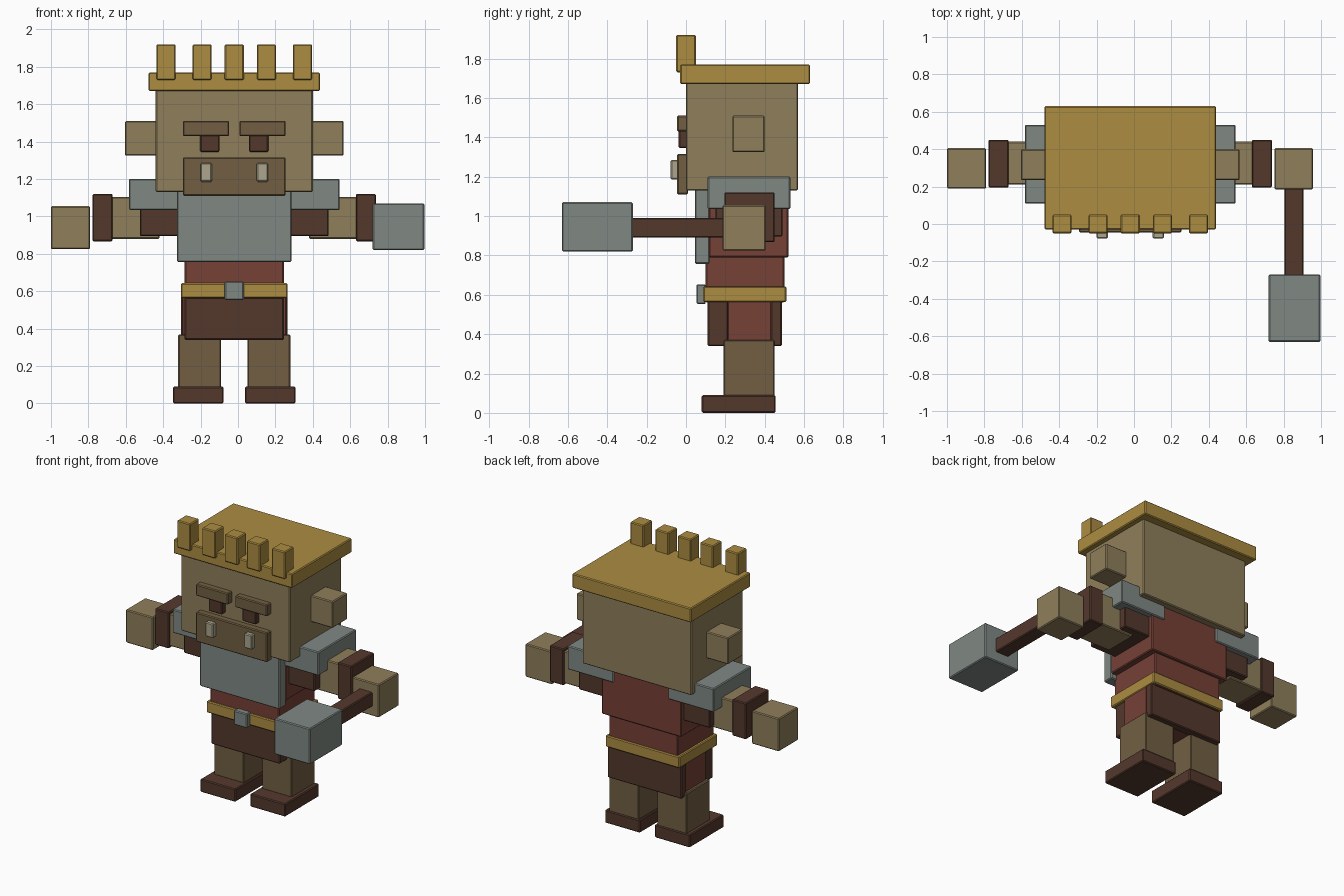
import bpy

cube = bpy.data.objects.get("Cube")
if cube:
    bpy.data.objects.remove(cube, do_unlink=True)

MID = -0.02      # the body's own centre line
BEVEL = 0.006


def material(name, rgb):
    """Flat material from sRGB 0-255 values."""
    lin = [((c / 255 + 0.055) / 1.055) ** 2.4 for c in rgb]
    mat = bpy.data.materials.new(name)
    mat.use_nodes = True
    mat.diffuse_color = (*lin, 1)
    bsdf = mat.node_tree.nodes["Principled BSDF"]
    bsdf.inputs["Base Color"].default_value = (*lin, 1)
    bsdf.inputs["Roughness"].default_value = 0.9
    return mat


skin = material("skin", (143, 126, 91))
dark_skin = material("dark skin", (114, 95, 67))
leather = material("dark leather", (84, 56, 44))
cloth = material("red cloth", (118, 65, 54))
metal = material("grey metal", (128, 137, 132))
gold = material("gold", (172, 140, 65))
ivory = material("ivory", (172, 165, 141))


def box(name, mat, x, y, z):
    """Lightly bevelled box given by its (min, max) range on each axis."""
    spans = (x, y, z)
    bpy.ops.mesh.primitive_cube_add(size=1, location=[sum(s) / 2 for s in spans])
    obj = bpy.context.object
    obj.name = name
    obj.scale = [s[1] - s[0] for s in spans]
    bpy.ops.object.transform_apply(location=False, rotation=False, scale=True)
    obj.data.materials.append(mat)
    bevel = obj.modifiers.new("soft edges", "BEVEL")
    bevel.width = BEVEL
    bevel.segments = 1
    return obj


def centred(name, mat, half, y, z):
    return box(name, mat, (MID - half, MID + half), y, z)


def pair(name, mat, near, far, y, z):
    """Two mirrored boxes, near and far measured from the centre line."""
    box("left_" + name, mat, (MID + near, MID + far), y, z)
    box("right_" + name, mat, (MID - far, MID - near), y, z)


# Head and face
centred("head", skin, 0.42, (0, 0.57), (1.13, 1.68))
pair("ear", skin, 0.40, 0.585, (0.235, 0.40), (1.325, 1.51))
pair("brow", dark_skin, 0.027, 0.275, (-0.045, 0.01), (1.43, 1.51))
pair("eye", leather, 0.078, 0.182, (-0.037, 0.01), (1.345, 1.44))
centred("muzzle", dark_skin, 0.275, (-0.045, 0.01), (1.11, 1.315))
pair("tusk", ivory, 0.12, 0.18, (-0.078, -0.03), (1.185, 1.285))

# Crown
centred("crown_band", gold, 0.458, (-0.03, 0.63), (1.67, 1.77))
for i, offset in enumerate((-0.365, -0.172, 0, 0.172, 0.365)):
    x = MID + offset
    box(f"crown_point_{i + 1}", gold, (x - 0.051, x + 0.051), (-0.05, 0.05), (1.73, 1.92))

# Torso and armour
centred("chest", cloth, 0.307, (0.115, 0.52), (0.79, 1.15))
centred("waist", cloth, 0.265, (0.10, 0.50), (0.56, 0.80))
centred("breastplate", metal, 0.307, (0.045, 0.12), (0.757, 1.14))
pair("shoulder_pad", metal, 0.21, 0.564, (0.11, 0.53), (1.035, 1.20))

# Belt and skirt
centred("belt", gold, 0.285, (0.087, 0.51), (0.563, 0.643))
centred("buckle", metal, 0.051, (0.053, 0.10), (0.553, 0.653))
centred("front_skirt", leather, 0.265, (0.11, 0.215), (0.34, 0.57))
centred("back_skirt", leather, 0.285, (0.43, 0.487), (0.34, 0.57))
centred("side_skirt", cloth, 0.28, (0.21, 0.435), (0.345, 0.57))

# Arms
pair("sleeve", leather, 0.28, 0.505, (0.15, 0.49), (0.895, 1.10))
pair("forearm", skin, 0.40, 0.66, (0.21, 0.44), (0.88, 1.105))
pair("wrist_band", leather, 0.65, 0.758, (0.195, 0.45), (0.867, 1.12))
box("right_hand", skin, (-1, -0.79), (0.19, 0.405), (0.825, 1.055))
box("left_hand", skin, (0.75, 0.957), (0.185, 0.405), (0.825, 1.055))

# Hammer in the left hand
box("hammer_handle", leather, (0.805, 0.907), (-0.29, 0.22), (0.89, 0.99))
box("hammer_head", metal, (0.72, 0.996), (-0.63, -0.27), (0.82, 1.07))

# Legs and feet
pair("leg", dark_skin, 0.07, 0.30, (0.19, 0.45), (0.085, 0.37))
pair("foot", leather, 0.057, 0.328, (0.08, 0.455), (0, 0.09))
